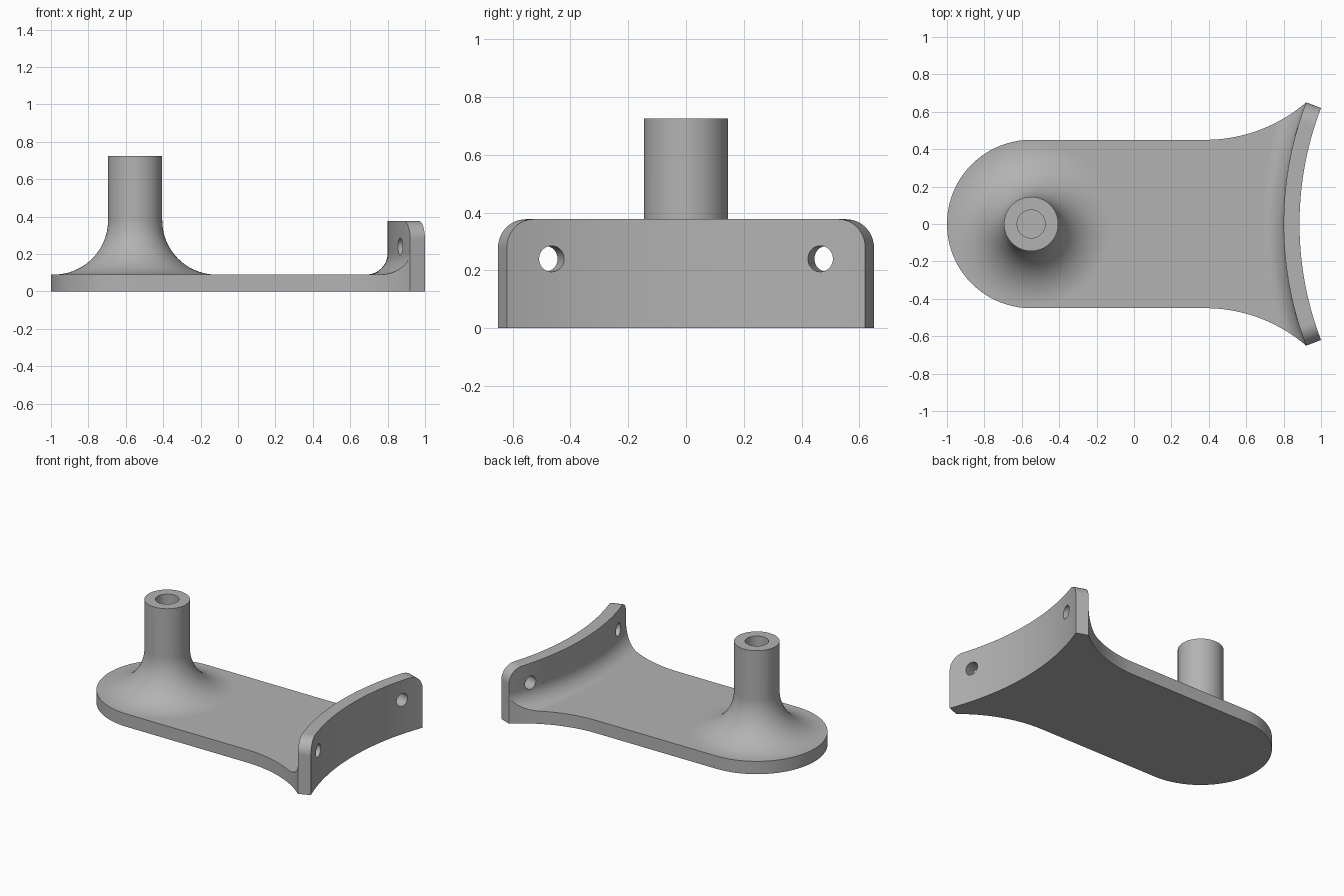
import bpy
import bmesh
from math import sin, cos, asin, acos, pi, radians, sqrt
from mathutils import Vector, Matrix

if "Cube" in bpy.data.objects:
    bpy.data.objects.remove(bpy.data.objects["Cube"])

PLATE = 0.09                      # plate thickness
POST = Vector((-0.55, 0, 0))      # post axis
END_R = 0.45                      # rounded end radius
R_OUT, THICK = 1.73, 0.085        # flange face radius and thickness
R_IN = R_OUT + THICK
ARC_X = 0.885 + R_OUT             # centre of the flange arcs
SPAN = asin(0.62 / R_OUT)         # half angle of the flange

grey = bpy.data.materials.new("plain grey")
grey.use_nodes = True
grey.diffuse_color = (0.45, 0.45, 0.45, 1)
grey.node_tree.nodes["Principled BSDF"].inputs["Base Color"].default_value = (0.45, 0.45, 0.45, 1)


def loft(name, rings):
    """Solid skinned through matching rings of points, capped at both ends."""
    bm = bmesh.new()
    rows = [[bm.verts.new(p) for p in ring] for ring in rings]
    n = len(rows[0])
    for a, b in zip(rows, rows[1:]):
        for i in range(n):
            j = (i + 1) % n
            bm.faces.new((a[i], a[j], b[j], b[i]))
    bm.faces.new(rows[0][::-1])
    bm.faces.new(rows[-1])
    bmesh.ops.recalc_face_normals(bm, faces=bm.faces)
    mesh = bpy.data.meshes.new(name)
    bm.to_mesh(mesh)
    bm.free()
    mesh.materials.append(grey)
    obj = bpy.data.objects.new(name, mesh)
    bpy.context.collection.objects.link(obj)
    return obj


def circle(r, z, n=96):
    return [(r * cos(2 * pi * i / n), r * sin(2 * pi * i / n), z) for i in range(n)]


def at_post(rings):
    return [[Vector(p) + POST for p in ring] for ring in rings]


def polar(r, t, z=0.0):
    return Vector((ARC_X - r * cos(t), r * sin(t), z))


def combine(target, tool, operation):
    mod = target.modifiers.new(operation.lower(), 'BOOLEAN')
    mod.operation, mod.solver, mod.object = operation, 'EXACT', tool
    bpy.context.view_layer.objects.active = target
    bpy.ops.object.modifier_apply(modifier=mod.name)
    bpy.data.objects.remove(tool)


def steps(a, b, n):
    return [a + (b - a) * i / n for i in range(n + 1)]


# Slab
slab = [(-1.2, -0.9), (0.95, -0.9), (0.95, 0.9), (-1.2, 0.9)]
bracket = loft("bracket", [[(x, y, z) for x, y in slab] for z in (0, PLATE)])

# Post with a wide flared foot
post_r, flare = 0.145, 0.29
foot = [(post_r + flare * (1 - sin(a)), PLATE + flare * (1 - cos(a))) for a in steps(0, pi / 2, 24)]
rings = [circle(post_r + flare, 0.04)] + [circle(r, z) for r, z in foot] + [circle(post_r, 0.725)]
combine(bracket, loft("post", at_post(rings)), 'UNION')

# Cove between plate and flange
cove_r = 0.115
cove = [(R_IN + cove_r * (1 - sin(a)), PLATE + cove_r * (1 - cos(a))) for a in steps(0, pi / 2, 12)]
cove += [(R_IN - 0.04, PLATE + cove_r), (R_IN - 0.04, 0.04), (R_IN + cove_r, 0.04)]
sweep = steps(-SPAN * 1.15, SPAN * 1.15, 64)
combine(bracket, loft("cove", [[polar(r, t, z) for r, z in cove] for t in sweep]), 'UNION')

# Trim to the plan outline: rounded end, straight sides, widening to the flange
tip = polar(R_IN, SPAN)
start_x = 0.38
dx, dy = tip.x - start_x, tip.y - END_R
side_r = (dx * dx + dy * dy) / (2 * dy)
side = [(start_x + side_r * sin(a), END_R + side_r * (1 - cos(a)))
        for a in steps(0, asin(dx / side_r), 24)]
end = [(POST.x - END_R * sin(a), -END_R * cos(a)) for a in steps(0, pi, 64)]
inner = [polar(R_IN - THICK / 2, t).xy for t in steps(SPAN * 0.98, -SPAN * 0.98, 48)]
outline = end + side + inner + [(x, -y) for x, y in reversed(side)]
combine(bracket, loft("outline", [[(x, y, z) for x, y in outline] for z in (-0.1, 0.9)]), 'INTERSECT')

# Curved flange with rounded upper corners
top, corner = 0.377, 0.1
flat = SPAN - corner / (R_OUT + THICK / 2)
bend = [flat + (SPAN - flat) * sin(a) for a in steps(0, pi / 2, 14)]
angles = [-t for t in reversed(bend)] + steps(-flat, flat, 48)[1:-1] + bend
sections = []
for t in angles:
    u = min(1, max(0, abs(t) - flat) / (SPAN - flat))
    z = top - corner * (1 - sqrt(1 - u * u))
    sections.append([polar(R_OUT, t, 0), polar(R_IN, t, 0), polar(R_IN, t, z), polar(R_OUT, t, z)])
combine(bracket, loft("flange", sections), 'UNION')

# Screw holes through the flange and blind bore in the post
for s in (-1, 1):
    t = s * asin(0.465 / R_OUT)
    turn = Matrix.Rotation(pi / 2, 3, 'Y')
    spin = Matrix.Rotation(-t, 3, 'Z')
    centre = polar(R_IN - THICK / 2, t, 0.24)
    hole = [[spin @ (turn @ Vector(p)) + centre for p in circle(0.045, d, 40)] for d in (-0.1, 0.1)]
    combine(bracket, loft("screw_hole", hole), 'DIFFERENCE')
combine(bracket, loft("bore", at_post([circle(0.075, 0.25, 64), circle(0.075, 0.9, 64)])), 'DIFFERENCE')

# Smooth curved faces, keep real edges sharp
bpy.ops.object.select_all(action='DESELECT')
bracket.select_set(True)
bpy.context.view_layer.objects.active = bracket
bpy.ops.object.shade_smooth_by_angle(angle=radians(30))
weighted = bracket.modifiers.new("weighted normals", 'WEIGHTED_NORMAL')
weighted.keep_sharp = True
